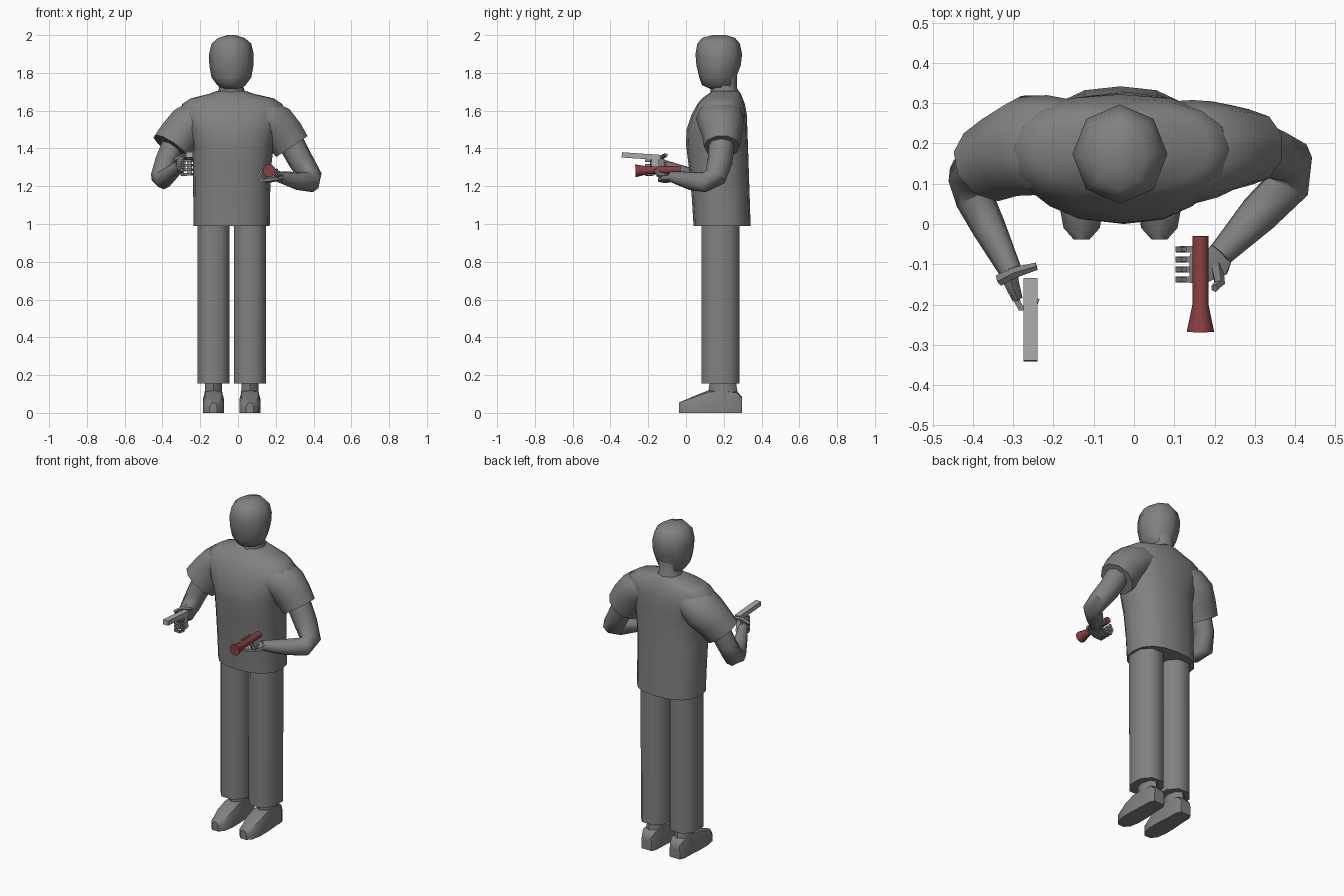
import bpy, bmesh, math
from mathutils import Vector as V


def material(name, rgb):
    m = bpy.data.materials.new(name)
    m.diffuse_color = (*rgb, 1)
    return m


GREY = material("figure grey", (0.22, 0.22, 0.22))
RED = material("torch red", (0.25, 0.05, 0.055))
PALE = material("pale metal", (0.40, 0.40, 0.40))


def loft(name, rings, mat, angle=50):
    """Skin a list of equal-length point rings and cap both ends."""
    bm = bmesh.new()
    vs = [[bm.verts.new(p) for p in r] for r in rings]
    n = len(vs[0])
    for a, b in zip(vs, vs[1:]):
        for i in range(n):
            j = (i + 1) % n
            bm.faces.new((a[i], a[j], b[j], b[i]))
    bm.faces.new(vs[0][::-1])
    bm.faces.new(vs[-1])
    bmesh.ops.recalc_face_normals(bm, faces=bm.faces)
    me = bpy.data.meshes.new(name)
    bm.to_mesh(me)
    bm.free()
    me.materials.append(mat)
    ob = bpy.data.objects.new(name, me)
    bpy.context.collection.objects.link(ob)
    if angle:
        bpy.ops.object.select_all(action='DESELECT')
        bpy.context.view_layer.objects.active = ob
        ob.select_set(True)
        bpy.ops.object.shade_smooth_by_angle(angle=math.radians(angle))
    return ob


def level_ring(z, x0, x1, y0, y1, n, power=1.0, turn=0.0):
    """Horizontal rounded ring filling the given x and y limits."""
    pts = []
    for i in range(n):
        t = 2 * math.pi * (i + turn) / n
        c, s = math.cos(t), math.sin(t)
        c = math.copysign(abs(c) ** power, c)
        s = math.copysign(abs(s) ** power, s)
        pts.append(V(((x0 + x1) / 2 + c * (x1 - x0) / 2,
                      (y0 + y1) / 2 + s * (y1 - y0) / 2, z)))
    return pts


def stack(name, rows, n, mat, power=1.0, turn=0.0, angle=50):
    return loft(name, [level_ring(*r, n, power, turn) for r in rows], mat, angle)


def tube(name, path, mat, ref, n=8, angle=50, turn=0.0):
    """Path rows: x, y, z, radius along ref, radius across ref."""
    pts = [V(p[:3]) for p in path]
    rings = []
    for i, p in enumerate(path):
        t = (pts[min(i + 1, len(pts) - 1)] - pts[max(i - 1, 0)]).normalized()
        v = V(ref)
        v = (v - t * v.dot(t)).normalized()
        u = t.cross(v)
        ring = []
        for k in range(n):
            a = 2 * math.pi * (k + turn) / n
            ring.append(pts[i] + v * math.cos(a) * p[3] + u * math.sin(a) * p[4])
        rings.append(ring)
    return loft(name, rings, mat, angle)


# Head and neck
stack("head", [
    (1.715, -.085, .015, .13, .25), (1.735, -.11, .04, .085, .26),
    (1.775, -.14, .07, .07, .265), (1.84, -.152, .082, .055, .29),
    (1.90, -.153, .083, .05, .297), (1.955, -.14, .07, .06, .285),
    (1.985, -.105, .035, .085, .26), (2.0, -.055, -.015, .14, .21)],
    8, GREY, turn=0.0, angle=60)
stack("neck", [(1.62, -.13, .06, .12, .29), (1.69, -.11, .04, .13, .285),
               (1.72, -.10, .03, .13, .27), (1.80, -.10, .03, .13, .27)], 8, GREY)

# Shirt body
stack("shirt_body", [
    (.99, -.235, .168, .04, .342), (1.15, -.237, .17, .03, .337),
    (1.30, -.238, .175, .015, .332), (1.42, -.24, .19, .0, .328),
    (1.50, -.27, .205, .003, .325), (1.58, -.31, .245, .03, .322),
    (1.635, -.295, .235, .06, .312), (1.665, -.25, .19, .085, .30),
    (1.69, -.15, .08, .12, .29), (1.705, -.11, .04, .14, .28)],
    16, GREY, power=.85)

# Short sleeves, cut square to the upper arm
tube("right_sleeve", [(.10, .18, 1.575, .125, .08), (.15, .18, 1.56, .128, .105),
                      (.20, .185, 1.525, .12, .115), (.245, .19, 1.47, .105, .112),
                      (.285, .19, 1.41, .095, .105)], GREY, (0, 1, 0), 10)
tube("left_sleeve", [(-.17, .19, 1.575, .12, .08), (-.22, .195, 1.555, .125, .105),
                     (-.265, .195, 1.52, .125, .115), (-.31, .175, 1.47, .11, .112),
                     (-.355, .15, 1.405, .098, .112)], GREY, (0, 1, 0), 10)

# Bent arms
tube("right_arm", [(.27, .19, 1.45, .07, .07), (.335, .18, 1.33, .066, .066),
                   (.385, .155, 1.25, .06, .062), (.385, .10, 1.222, .055, .055),
                   (.31, .025, 1.228, .05, .048), (.215, -.075, 1.25, .032, .03)],
     GREY, (.7, -.7, .1))
tube("left_arm", [(-.33, .17, 1.45, .065, .07), (-.385, .15, 1.33, .058, .062),
                  (-.408, .115, 1.25, .055, .06), (-.395, .06, 1.235, .048, .052),
                  (-.36, -.01, 1.265, .042, .042), (-.305, -.12, 1.31, .028, .03)],
     GREY, (1, .4, 0))

# Right hand curled under the torch
tube("right_palm", [(.22, -.065, 1.25, .022, .035), (.205, -.095, 1.245, .02, .045),
                    (.165, -.11, 1.235, .016, .045), (.14, -.11, 1.23, .014, .042)],
     GREY, (0, 0, 1), 6)
for i in range(4):
    y = -.063 - .025 * i
    tube(f"right_finger_{i + 1}", [(.15, y, 1.232, .011, .011), (.12, y, 1.23, .011, .011),
                                   (.11, y, 1.255, .010, .010), (.125, y, 1.29, .008, .008)],
         GREY, (0, 1, 0), 4, 0, .5)
tube("right_thumb", [(.205, -.10, 1.25, .016, .016), (.212, -.148, 1.262, .014, .014),
                     (.20, -.16, 1.29, .010, .010)], GREY, (1, 0, 0), 5)

# Left hand wrapped round the grip
tube("left_palm", [(-.307, -.115, 1.31, .03, .024), (-.305, -.145, 1.315, .046, .022),
                   (-.29, -.185, 1.31, .045, .015)], GREY, (0, 0, 1), 6)
for i in range(4):
    z = 1.335 - .024 * i
    tube(f"left_finger_{i + 1}", [(-.298, -.175, z, .011, .011), (-.282, -.208, z, .011, .011),
                                  (-.25, -.212, z, .010, .010), (-.24, -.185, z, .008, .008)],
         GREY, (0, 0, 1), 4, 0, .5)
tube("left_thumb", [(-.335, -.14, 1.335, .012, .015), (-.295, -.12, 1.36, .012, .014),
                    (-.242, -.105, 1.365, .008, .010)], GREY, (0, 0, 1), 5)

# Trouser legs and shoes
for side, cx in (("left", -.13), ("right", .063)):
    stack(side + "_trouser_leg", [(.155, cx - .09, cx + .09, .075, .29),
                                  (1.05, cx - .09, cx + .092, .075, .29)],
          8, GREY, turn=.5, power=.85)
    stack(side + "_ankle", [(.08, cx - .05, cx + .05, .13, .28),
                            (.125, cx - .045, cx + .045, .12, .27),
                            (.20, cx - .045, cx + .045, .13, .26)], 8, GREY)
    # Shoe sections: y, sole half width, top half width, height
    rings = []
    for y, w, t, h in ((-.038, .02, .012, .055), (-.01, .045, .03, .067),
                       (.05, .056, .045, .092), (.12, .056, .045, .12),
                       (.20, .05, .042, .125), (.27, .048, .042, .115),
                       (.296, .035, .03, .085)):
        rings.append([V((cx + x, y, z)) for x, z in
                      ((-w, 0), (w, 0), (w, h * .6), (t, h * .92), (0, h),
                       (-t, h * .92), (-w, h * .6))])
    loft(side + "_shoe", rings, GREY, 45)

# Torch with flared head
tube("torch", [(.165, -.03, 1.288, .02, .02), (.165, -.2, 1.284, .02, .02),
               (.165, -.268, 1.282, .034, .034)], RED, (0, 0, 1), 12)

# Handgun barrel block and grip
r = math.sqrt(.5)
S = r * 2
tube("gun_slide", [(-.257, -.34, 1.366, .014 * S, .0175 * S),
                   (-.257, -.135, 1.352, .014 * S, .0175 * S)], PALE, (0, 0, 1), 4, 0, .5)
tube("gun_grip", [(-.257, -.17, 1.35, .0135 * S, .022 * S),
                  (-.257, -.155, 1.262, .0135 * S, .02 * S)], PALE, (1, 0, 0), 4, 0, .5)
